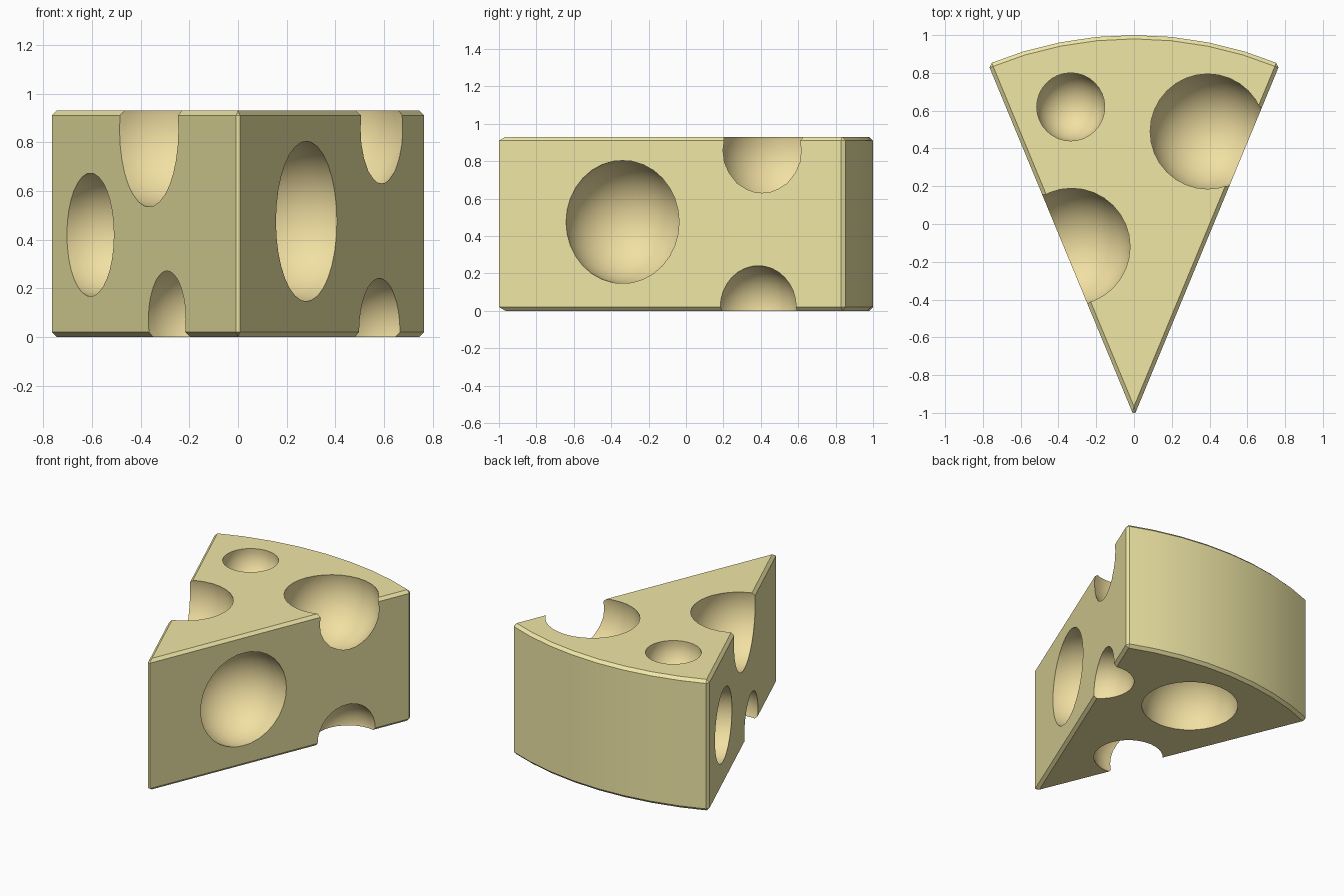
import bpy, bmesh
from math import sin, cos, radians
from mathutils import Vector, Matrix

if "Cube" in bpy.data.objects:
    bpy.data.objects.remove(bpy.data.objects["Cube"])

HALF = radians(22.5)      # half the wedge angle
TIP = -1.018              # wedge tip before bevelling
RADIUS = 2.018
HEIGHT = 0.93


def material(name, rgb):
    m = bpy.data.materials.new(name)
    m.diffuse_color = (*rgb, 1)
    m.use_nodes = True
    m.node_tree.nodes["Principled BSDF"].inputs["Base Color"].default_value = m.diffuse_color
    return m


def make_object(name, bm, mat):
    bmesh.ops.recalc_face_normals(bm, faces=bm.faces)
    mesh = bpy.data.meshes.new(name)
    bm.to_mesh(mesh)
    bm.free()
    mesh.materials.append(mat)
    ob = bpy.data.objects.new(name, mesh)
    bpy.context.collection.objects.link(ob)
    return ob


def on_side(side, along, inset, z):
    """Point at a distance along a cut side from the tip, moved inwards by inset."""
    return (side * (along * sin(HALF) - inset * cos(HALF)),
            -1 + along * cos(HALF) + inset * sin(HALF), z)


# Wedge: tip plus an eight-segment rind arc, extruded up
bm = bmesh.new()
outline = [(0, TIP)]
for i in range(9):
    a = HALF * (1 - i / 4)
    outline.append((RADIUS * sin(a), TIP + RADIUS * cos(a)))
base = bm.faces.new([bm.verts.new((x, y, 0)) for x, y in outline])
top = bmesh.ops.extrude_face_region(bm, geom=[base])["geom"]
bmesh.ops.translate(bm, vec=(0, 0, HEIGHT),
                    verts=[g for g in top if isinstance(g, bmesh.types.BMVert)])
cheese = make_object("cheese_wedge", bm, material("cheese", (0.87, 0.80, 0.38)))

# Holes: spheres as (centre, radius)
holes = [
    ((-0.335, 0.62, 0.90), 0.183),            # small top hole
    ((0.39, 0.49, 0.857), 0.314),             # top and right side
    ((-0.33, -0.12, 0.852), 0.32),            # top and left side
    (on_side(1, 0.718, 0.03, 0.475), 0.331),  # large right side hole
    (on_side(1, 1.503, -0.03, 0.02), 0.222),  # right side, bottom
    (on_side(-1, 0.745, 0.12, 0.07), 0.238),  # left side, bottom
    (on_side(-1, 1.568, 0.03, 0.42), 0.256),  # left side hole
    ((-0.05, 0.51, 0.03), 0.318),             # underside hole
]
bm = bmesh.new()
for centre, r in holes:
    bmesh.ops.create_uvsphere(bm, u_segments=32, v_segments=16, radius=r,
                              matrix=Matrix.Translation(Vector(centre)))
cutter = make_object("hole_cutter", bm, material("cheese_hole", (0.88, 0.74, 0.36)))
cutter.hide_render = True

# Chamfer the wedge, then cut the holes
bevel = cheese.modifiers.new("chamfer", 'BEVEL')
bevel.width = 0.02
bevel.segments = 1
bevel.limit_method = 'ANGLE'
bevel.angle_limit = radians(30)
cut = cheese.modifiers.new("holes", 'BOOLEAN')
cut.operation = 'DIFFERENCE'
cut.solver = 'EXACT'
cut.material_mode = 'TRANSFER'
cut.object = cutter

bpy.ops.object.select_all(action='DESELECT')
cheese.select_set(True)
bpy.context.view_layer.objects.active = cheese
for name in ("chamfer", "holes"):
    bpy.ops.object.modifier_apply(modifier=name)
bpy.data.objects.remove(cutter)
bpy.ops.object.shade_smooth_by_angle(angle=radians(25))
